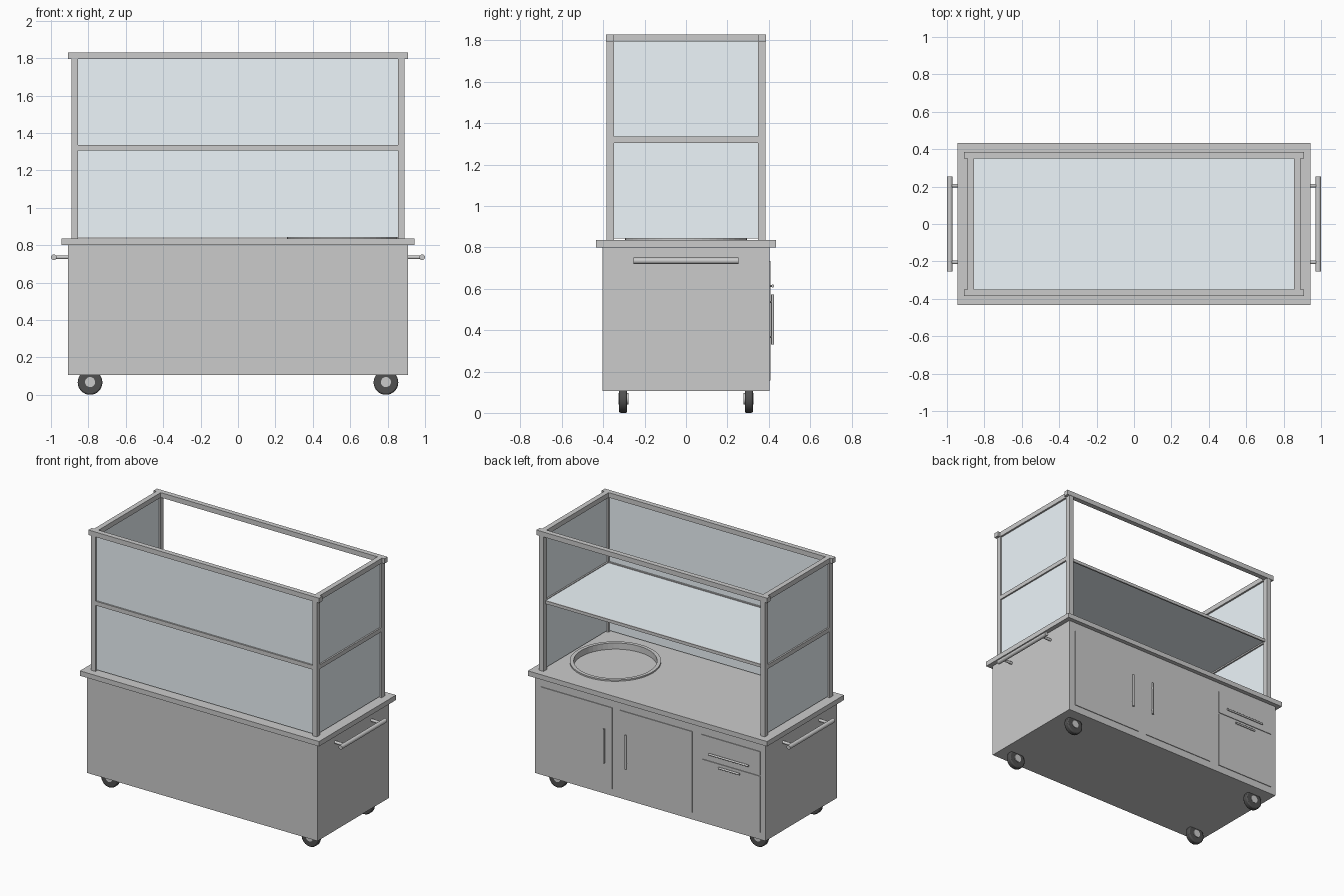
import bpy, math
from mathutils import Vector

if "Cube" in bpy.data.objects:
    bpy.data.objects.remove(bpy.data.objects["Cube"])


def material(name, rgb):
    m = bpy.data.materials.new(name)
    m.diffuse_color = (*rgb, 1)
    m.use_nodes = True
    m.node_tree.nodes["Principled BSDF"].inputs["Base Color"].default_value = m.diffuse_color
    return m


GLASS = material("pale_glass", (0.85, 0.92, 0.96))
RUBBER = material("dark_rubber", (0.08, 0.08, 0.08))


def box(name, x, y, z, mat=None):
    """Box from (min, max) ranges on each axis."""
    r = (x, y, z)
    bpy.ops.mesh.primitive_cube_add(size=1, location=[(a + b) / 2 for a, b in r])
    o = bpy.context.object
    o.name = name
    o.scale = [abs(b - a) for a, b in r]
    bpy.ops.object.transform_apply(location=False, rotation=False, scale=True)
    if mat:
        o.data.materials.append(mat)
    return o


def rod(name, p, q, radius, sides=16, mat=None):
    """Cylinder running from p to q."""
    p, q = Vector(p), Vector(q)
    d = q - p
    bpy.ops.mesh.primitive_cylinder_add(vertices=sides, radius=radius, depth=d.length,
                                        location=(p + q) / 2,
                                        rotation=d.to_track_quat('Z', 'Y').to_euler())
    o = bpy.context.object
    o.name = name
    if mat:
        o.data.materials.append(mat)
    bpy.ops.object.shade_smooth_by_angle(angle=math.radians(40))
    return o


def span(s, a, b):
    return tuple(sorted((s * a, s * b)))


# Cabinet body and countertop with a round well
box("cabinet_body", (-0.91, 0.91), (-0.404, 0.404), (0.105, 0.80))
counter = box("countertop", (-0.943, 0.943), (-0.434, 0.434), (0.80, 0.835))
WELL = (0.557, 0)
cutter = rod("well_cutter", (*WELL, 0.75), (*WELL, 0.9), 0.272, 48)
cutter.hide_render = True
cutter.hide_viewport = True
cut = counter.modifiers.new("well", 'BOOLEAN')
cut.object = cutter
cut.solver = 'EXACT'

# Raised rim of the well: a rectangular section spun round the centre
profile = [(0.27, 0.802), (0.295, 0.834), (0.295, 0.845), (0.27, 0.845)]
N = 48
verts = [(WELL[0] + r * math.cos(2 * math.pi * i / N), r * math.sin(2 * math.pi * i / N), z)
         for i in range(N) for r, z in profile]
faces = [(4 * i + j, 4 * ((i + 1) % N) + j, 4 * ((i + 1) % N) + (j + 1) % 4, 4 * i + (j + 1) % 4)
         for i in range(N) for j in range(4)]
mesh = bpy.data.meshes.new("well_rim")
mesh.from_pydata(verts, [], faces)
rim = bpy.data.objects.new("well_rim", mesh)
bpy.context.collection.objects.link(rim)

# Frame: posts, top rails, middle rails
for sx, nx in ((-1, "left"), (1, "right")):
    for sy, ny in ((-1, "front"), (1, "back")):
        box(f"{ny}_{nx}_post", span(sx, 0.855, 0.891), span(sy, 0.347, 0.384), (0.835, 1.795))
    box(f"{nx}_top_rail", span(sx, 0.855, 0.891), (-0.35, 0.35), (1.795, 1.83))
    box(f"{nx}_middle_rail", span(sx, 0.857, 0.889), (-0.347, 0.347), (1.305, 1.335))
    # Side glass
    box(f"{nx}_lower_glass", span(sx, 0.868, 0.878), (-0.347, 0.347), (0.842, 1.305), GLASS)
    box(f"{nx}_upper_glass", span(sx, 0.868, 0.878), (-0.347, 0.347), (1.335, 1.795), GLASS)
for sy, ny in ((-1, "front"), (1, "back")):
    box(f"{ny}_top_rail", (-0.91, 0.91), span(sy, 0.35, 0.386), (1.795, 1.83))
box("front_middle_rail", (-0.855, 0.855), (-0.382, -0.349), (1.305, 1.335))

# Front glass and glass shelf (the back stays open)
box("front_lower_glass", (-0.855, 0.855), (-0.371, -0.361), (0.842, 1.305), GLASS)
box("front_upper_glass", (-0.855, 0.855), (-0.371, -0.361), (1.335, 1.795), GLASS)
box("glass_shelf", (-0.857, 0.857), (-0.349, 0.349), (1.315, 1.33), GLASS)
box("shelf_back_edge", (-0.855, 0.855), (0.349, 0.36), (1.308, 1.33))

# Push handles on both ends
for s, n in ((-1, "left"), (1, "right")):
    rod(f"{n}_push_handle", (s * 0.985, -0.253, 0.735), (s * 0.985, 0.253, 0.735), 0.015, 24)
    for y in (-0.205, 0.205):
        rod(f"{n}_handle_bracket", (s * 0.905, y, 0.735), (s * 0.985, y, 0.735), 0.01)

# Doors and drawers on the back
for name, x, z in (("first_door", (0.296, 0.86), (0.157, 0.733)),
                   ("second_door", (-0.334, 0.235), (0.157, 0.733)),
                   ("upper_drawer", (-0.872, -0.408), (0.568, 0.733)),
                   ("lower_drawer", (-0.872, -0.408), (0.157, 0.558))):
    box(name, x, (0.40, 0.409), z)


def pull(name, p, q):
    """Bar pull with two short standoffs."""
    rod(name, p, q, 0.007)
    for t in (0.15, 0.85):
        c = Vector(p).lerp(Vector(q), t)
        rod(name + "_standoff", (c.x, 0.405, c.z), c, 0.004, 8)


pull("first_door_pull", (0.355, 0.419, 0.33), (0.355, 0.419, 0.573))
pull("second_door_pull", (0.185, 0.419, 0.33), (0.185, 0.419, 0.573))
pull("upper_drawer_pull", (-0.785, 0.419, 0.613), (-0.475, 0.419, 0.613))
pull("lower_drawer_pull", (-0.715, 0.419, 0.535), (-0.55, 0.419, 0.535))

# Four wheels with hubs
for x in (-0.791, 0.791):
    for s in (-1, 1):
        tyre = rod("wheel", (x, s * 0.284, 0.066), (x, s * 0.324, 0.066), 0.066, 32, RUBBER)
        bev = tyre.modifiers.new("round", 'BEVEL')
        bev.width, bev.segments = 0.008, 2
        rod("wheel_hub", (x, s * 0.278, 0.068), (x, s * 0.326, 0.068), 0.027, 24)
